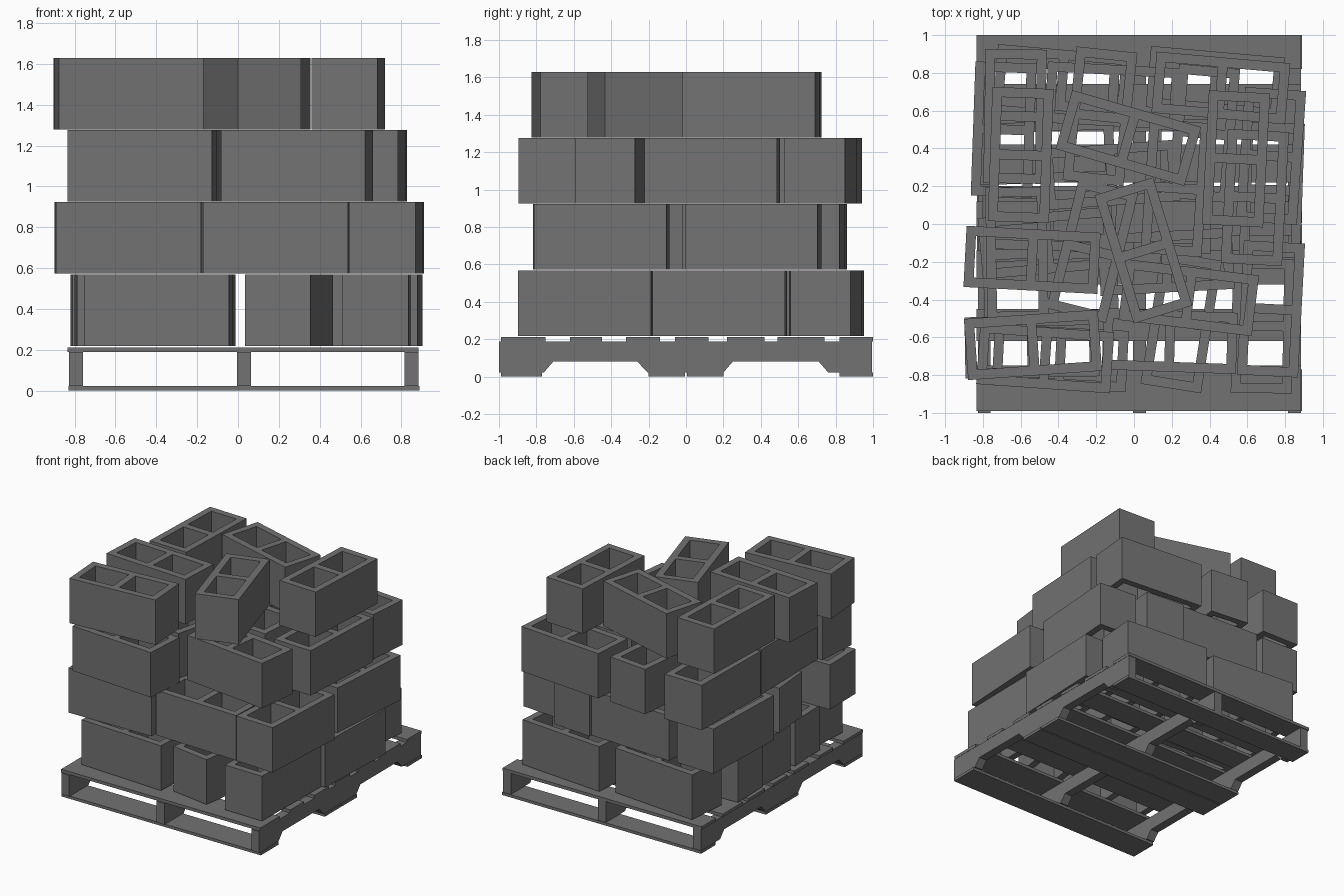
import bpy, bmesh, math

if "Cube" in bpy.data.objects:
    bpy.data.objects.remove(bpy.data.objects["Cube"])

grey = bpy.data.materials.new("concrete grey")
grey.diffuse_color = (0.17, 0.17, 0.17, 1)
grey.use_nodes = True
grey.node_tree.nodes["Principled BSDF"].inputs["Base Color"].default_value = grey.diffuse_color


def add_object(name, bm):
    bmesh.ops.recalc_face_normals(bm, faces=bm.faces)
    mesh = bpy.data.meshes.new(name)
    bm.to_mesh(mesh)
    bm.free()
    mesh.materials.append(grey)
    obj = bpy.data.objects.new(name, mesh)
    bpy.context.collection.objects.link(obj)
    return obj


def extrude_all(bm, vec):
    res = bmesh.ops.extrude_face_region(bm, geom=bm.faces[:], use_keep_orig=True)
    verts = [g for g in res["geom"] if isinstance(g, bmesh.types.BMVert)]
    bmesh.ops.translate(bm, verts=verts, vec=vec)


def board(name, x0, x1, y0, y1, z0, z1):
    bm = bmesh.new()
    bm.faces.new([bm.verts.new((x, y, z0)) for x, y in
                  ((x0, y0), (x1, y0), (x1, y1), (x0, y1))])
    extrude_all(bm, (0, 0, z1 - z0))
    add_object(name, bm)


# Pallet deck boards across x
for y0, y1 in ((-0.99, -0.75), (-0.62, -0.45), (-0.32, -0.14), (-0.06, 0.12),
               (0.22, 0.42), (0.49, 0.74), (0.82, 1.0)):
    board("deck_board", -0.835, 0.885, y0, y1, 0.188, 0.212)

# Pallet bottom boards
for y0, y1 in ((-0.99, -0.77), (-0.2, -0.005), (0.005, 0.2), (0.82, 1.0)):
    board("bottom_board", -0.83, 0.89, y0, y1, 0.0, 0.022)

# Notched stringers along y
profile = ((-1.0, 0.022), (-0.76, 0.022), (-0.71, 0.08), (-0.26, 0.08),
           (-0.205, 0.022), (0.2, 0.022), (0.25, 0.08), (0.71, 0.08),
           (0.76, 0.022), (0.995, 0.022), (0.995, 0.188), (-1.0, 0.188))
for x in (-0.827, -0.005, 0.815):
    bm = bmesh.new()
    bm.faces.new([bm.verts.new((x, y, z)) for y, z in profile])
    extrude_all(bm, (0.068, 0, 0))
    add_object("stringer", bm)

# Hollow two-cell block, shared mesh
L, W, H, T = 0.355, 0.162, 0.35, 0.052
bm = bmesh.new()
xs = (-L, -L + T, -T / 2, T / 2, L - T, L)
ys = (-W, -W + T, W - T, W)
v = [[bm.verts.new((x, y, 0)) for y in ys] for x in xs]
for i in range(5):
    for j in range(3):
        if not (j == 1 and i in (1, 3)):
            bm.faces.new((v[i][j], v[i + 1][j], v[i + 1][j + 1], v[i][j + 1]))
extrude_all(bm, (0, 0, H))
first = add_object("block", bm)
block_mesh = first.data
bpy.data.objects.remove(first)

# Loosely stacked layers: base height, then (x, y, turn in degrees)
layers = {
    0.218: ((-0.39, -0.71, -3), (0.25, -0.52, 81), (0.68, -0.54, 89),
            (0.73, 0.18, 88), (0.43, 0.75, -5), (-0.38, 0.76, -5),
            (-0.46, 0.38, 2), (-0.45, 0.02, -2), (-0.44, -0.35, 2),
            (0.25, 0.2, 89)),
    0.573: ((-0.54, -0.65, 1), (0.19, -0.62, -2), (0.725, -0.45, 87),
            (0.725, 0.36, 86), (0.37, 0.48, 85), (-0.11, 0.68, -3),
            (-0.69, 0.5, 88), (-0.46, -0.1, 5), (0.17, -0.2, 3),
            (-0.12, 0.26, 4)),
    0.926: ((-0.47, -0.71, -4), (0.29, -0.39, -7), (0.64, 0.14, 87),
            (0.46, 0.72, -5), (-0.18, 0.57, 84), (-0.63, 0.57, 89),
            (-0.62, -0.16, 91), (-0.22, -0.14, 76), (0.22, 0.19, 86)),
    1.279: ((-0.54, -0.19, -3), (-0.60, 0.365, 88), (-0.535, -0.64, 4),
            (-0.03, 0.455, -16), (0.54, 0.345, 87), (0.05, -0.14, -73)),
}
for z, spots in layers.items():
    for x, y, turn in spots:
        b = bpy.data.objects.new("concrete_block", block_mesh)
        b.location = (x, y, z)
        b.rotation_euler.z = math.radians(turn)
        bpy.context.collection.objects.link(b)
